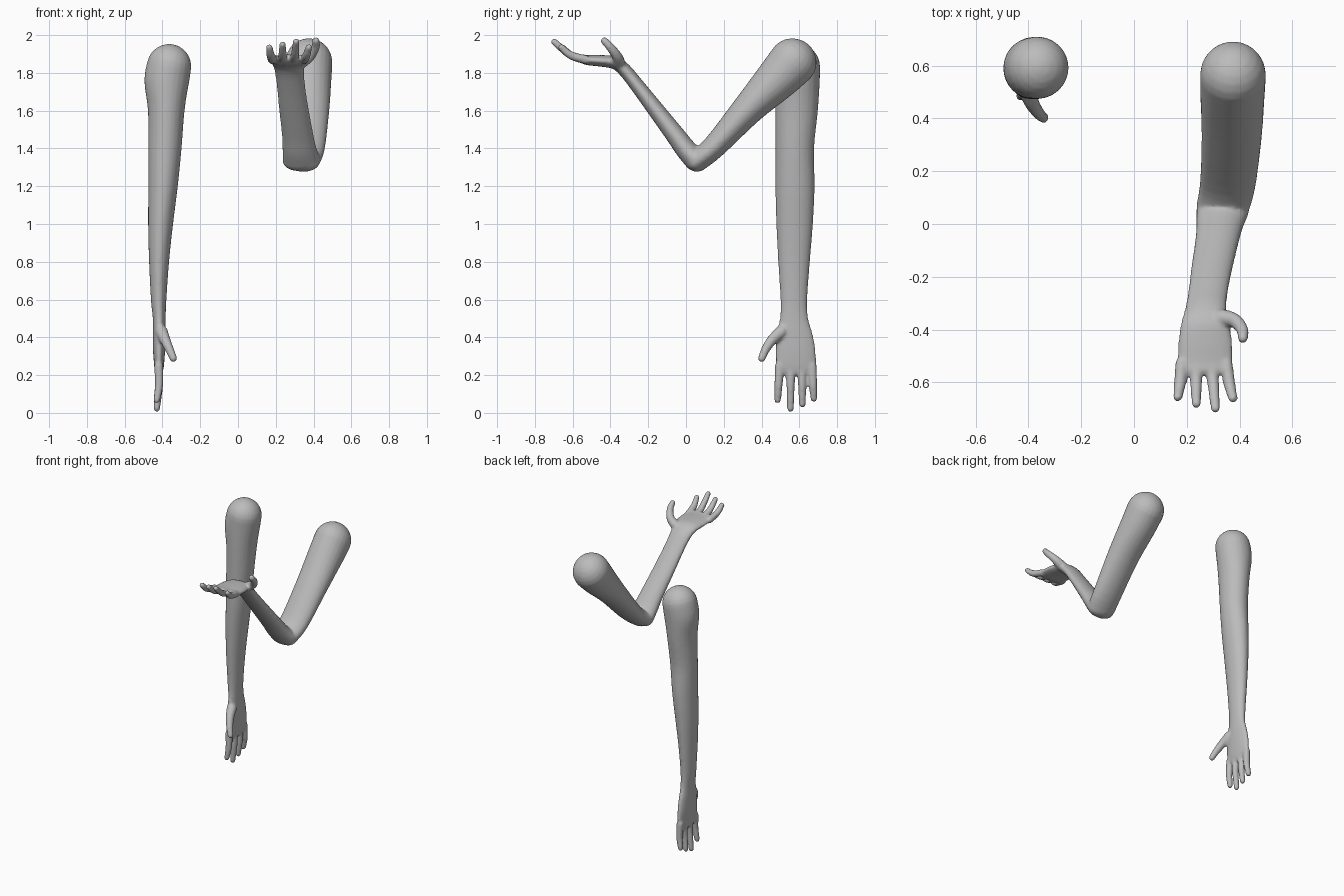
import bpy, bmesh, math
from mathutils import Vector

cube = bpy.data.objects.get("Cube")
if cube:
    bpy.data.objects.remove(cube, do_unlink=True)

skin = bpy.data.materials.new("plain grey")
skin.use_nodes = True
grey = (0.5, 0.5, 0.5, 1)
skin.diffuse_color = grey
skin.node_tree.nodes["Principled BSDF"].inputs["Base Color"].default_value = grey

SIDES = 24


def spline(rows, steps=4):
    """Smooth curve through rows of (x, y, z, half width, half thickness)."""
    out = []
    for i in range(len(rows) - 1):
        p0, p1 = rows[max(i - 1, 0)], rows[i]
        p2, p3 = rows[i + 1], rows[min(i + 2, len(rows) - 1)]
        for s in range(steps):
            t = s / steps
            out.append([b + t / 2 * (c - a + t * (2 * a - 5 * b + 4 * c - d + t * (3 * (b - c) + d - a)))
                        for a, b, c, d in zip(p0, p1, p2, p3)])
    return out + [list(rows[-1])]


def tube(bm, rows, across):
    """Closed elliptical tube with rounded ends."""
    path = spline(rows)
    pts = [Vector(r[:3]) for r in path]
    last = len(pts) - 1
    rings = []

    def ring(i, angle=0.0, sign=0):
        tangent = (pts[min(i + 1, last)] - pts[max(i - 1, 0)]).normalized()
        u = (across - tangent * across.dot(tangent)).normalized()
        v = tangent.cross(u)
        a, b = path[i][3:]
        centre = pts[i] + tangent * sign * min(a, b) * math.sin(angle)
        k = math.cos(angle)
        rings.append([bm.verts.new(centre + u * a * k * math.cos(q) + v * b * k * math.sin(q))
                      for q in (math.tau * n / SIDES for n in range(SIDES))])

    cap = [math.radians(d) for d in (15, 30, 45, 60, 75, 86)]
    for angle in reversed(cap):
        ring(0, angle, -1)
    for i in range(last + 1):
        ring(i)
    for angle in cap:
        ring(last, angle, 1)
    for r, s in zip(rings, rings[1:]):
        for n in range(SIDES):
            m = (n + 1) % SIDES
            bm.faces.new((r[n], r[m], s[m], s[n]))
    bm.faces.new(rings[0][::-1])
    bm.faces.new(rings[-1])


def digit(bm, points, radii, across):
    tube(bm, [(*p, r, r) for p, r in zip(points, radii)], across)


def finish(bm, name):
    """Fuse the overlapping tubes into one smooth skin."""
    bmesh.ops.recalc_face_normals(bm, faces=bm.faces)
    mesh = bpy.data.meshes.new(name)
    bm.to_mesh(mesh)
    bm.free()
    mesh.materials.append(skin)
    obj = bpy.data.objects.new(name, mesh)
    bpy.context.collection.objects.link(obj)
    fuse = obj.modifiers.new("fuse", 'REMESH')
    fuse.mode = 'VOXEL'
    fuse.voxel_size = 0.008
    fuse.use_smooth_shade = True
    soften = obj.modifiers.new("soften", 'SMOOTH')
    soften.factor = 0.5
    soften.iterations = 6


# Hanging right arm: shoulder, forearm and palm
bm = bmesh.new()
side = Vector((0, 1, 0))
tube(bm, [(-.365, .592, 1.835, .118, .118), (-.378, .59, 1.75, .118, .118),
          (-.38, .585, 1.6, .113, .097), (-.387, .576, 1.4, .102, .088),
          (-.397, .577, 1.2, .104, .078), (-.41, .575, 1.0, .097, .066),
          (-.418, .572, .8, .084, .053), (-.42, .571, .6, .071, .041),
          (-.417, .572, .5, .075, .034), (-.417, .574, .42, .095, .033),
          (-.418, .58, .33, .106, .032), (-.418, .583, .25, .107, .026),
          (-.42, .583, .22, .103, .022)], side)
# Right fingers, then thumb
for y0, y1, tip in ((.495, .485, .05), (.555, .553, .005), (.613, .616, .028), (.668, .677, .057)):
    digit(bm, [(-.42, y0, .25), (-.418, (y0 + y1) / 2, .15), (-.43, y1, tip + .018)],
          (.024, .022, .018), side)
digit(bm, [(-.405, .505, .43), (-.385, .455, .385), (-.36, .418, .33), (-.342, .402, .288)],
      (.034, .028, .023, .02), side)
finish(bm, "right_arm")

# Bent left arm: upper arm
bm = bmesh.new()
side = Vector((1, 0, 0))
tube(bm, [(.375, .565, 1.857, .125, .128), (.373, .485, 1.77, .122, .115),
          (.37, .33, 1.61, .114, .085), (.355, .15, 1.41, .106, .063),
          (.335, .06, 1.337, .1, .06)], side)
# Left forearm and palm
tube(bm, [(.335, .05, 1.34, .1, .06), (.325, 0, 1.395, .09, .056),
          (.315, -.06, 1.475, .083, .051), (.295, -.165, 1.612, .078, .044),
          (.28, -.26, 1.735, .075, .038), (.272, -.325, 1.815, .079, .036),
          (.27, -.375, 1.853, .092, .034), (.27, -.44, 1.863, .102, .031),
          (.27, -.52, 1.868, .105, .027), (.27, -.55, 1.875, .101, .023)], side)
# Left fingers, then thumb
for x0, x1, y1, z1 in ((.18, .166, -.655, 1.935), (.235, .236, -.68, 1.95),
                       (.293, .308, -.698, 1.965), (.35, .375, -.66, 1.935)):
    digit(bm, [(x0, -.53, 1.87), ((x0 + x1) / 2, -.61, 1.893), (x1, y1, z1)],
          (.024, .022, .018), side)
digit(bm, [(.33, -.355, 1.853), (.38, -.365, 1.888), (.41, -.4, 1.935), (.412, -.432, 1.97)],
      (.034, .028, .023, .02), side)
finish(bm, "left_arm")
